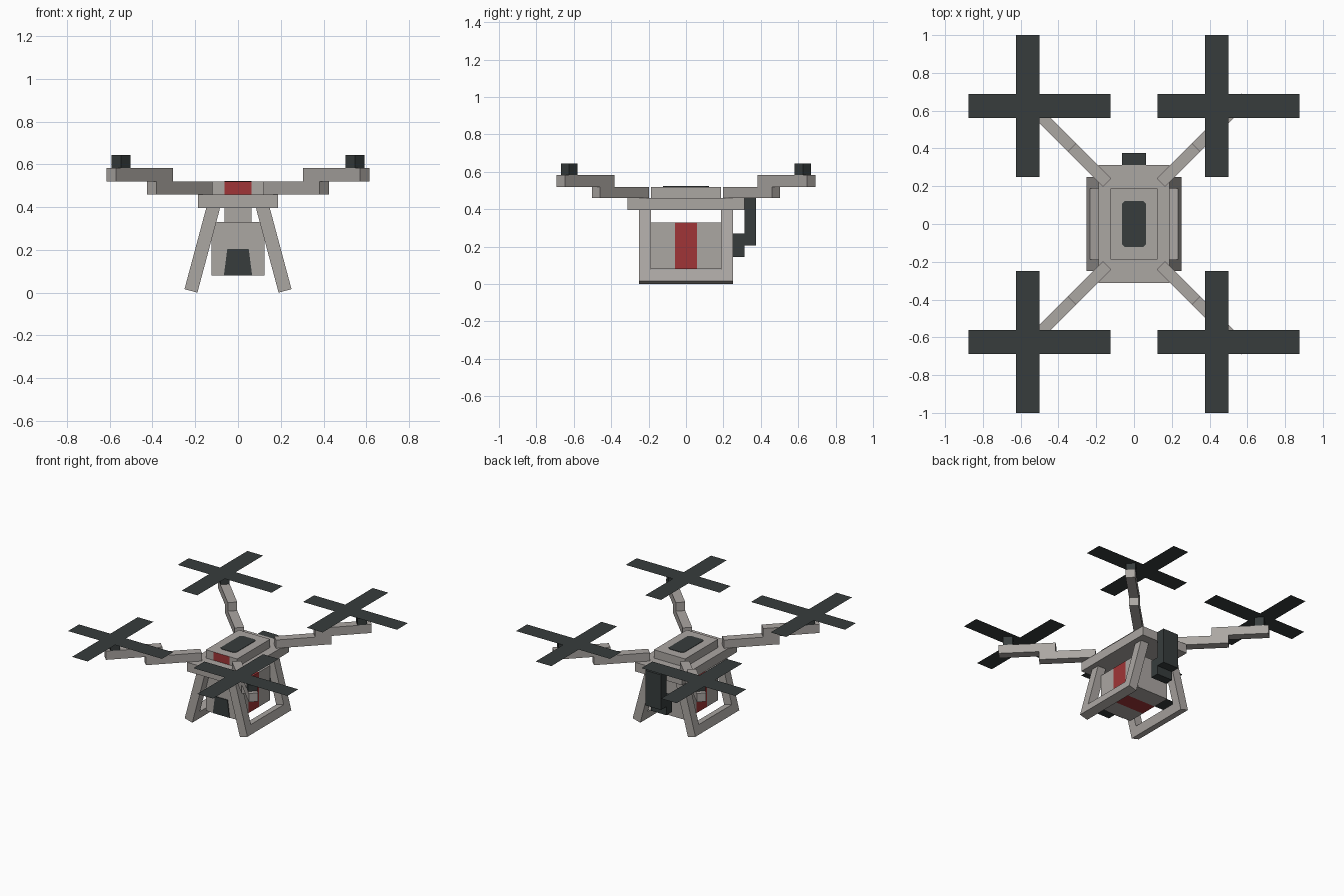
import bpy, bmesh, math
from mathutils import Vector, Matrix

cube = bpy.data.objects.get("Cube")
if cube:
    bpy.data.objects.remove(cube, do_unlink=True)


def material(name, rgb):
    m = bpy.data.materials.new(name)
    m.use_nodes = True
    m.diffuse_color = (*rgb, 1)
    for n in m.node_tree.nodes:
        if n.type == 'BSDF_PRINCIPLED':
            n.inputs["Base Color"].default_value = (*rgb, 1)
            n.inputs["Roughness"].default_value = 0.8
    return m


GREY = material("warm_grey", (0.41, 0.385, 0.365))
DARK = material("dark_slate", (0.038, 0.046, 0.046))
RED = material("stripe_red", (0.35, 0.036, 0.038))


def finish(bm, name, mats):
    mesh = bpy.data.meshes.new(name)
    bm.to_mesh(mesh)
    bm.free()
    for m in mats:
        mesh.materials.append(m)
    ob = bpy.data.objects.new(name, mesh)
    bpy.context.collection.objects.link(ob)
    return ob


def box(name, lo, hi, mats, xform=None, cuts=(), rule=None):
    """Box between two corners; cuts are (axis, value); rule picks accented faces."""
    lo, hi = Vector(lo), Vector(hi)
    bm = bmesh.new()
    bmesh.ops.create_cube(bm, size=1)
    for v in bm.verts:
        v.co = (lo + hi) / 2 + v.co * (hi - lo)
    for axis, value in cuts:
        no = Vector((0, 0, 0))
        no[axis] = 1
        geom = bm.verts[:] + bm.edges[:] + bm.faces[:]
        bmesh.ops.bisect_plane(bm, geom=geom, plane_co=no * value, plane_no=no)
    bm.normal_update()
    if rule:
        for f in bm.faces:
            f.material_index = int(rule(f.calc_center_median(), f.normal))
    if xform:
        bm.transform(xform)
    return finish(bm, name, mats)


def plate(name, points, thickness, mats, xform=None):
    """Flat outline in the xy plane, optionally extruded along z."""
    bm = bmesh.new()
    face = bm.faces.new([bm.verts.new((x, y, 0)) for x, y in points])
    if thickness:
        ext = bmesh.ops.extrude_face_region(bm, geom=[face])["geom"]
        for v in ext:
            if isinstance(v, bmesh.types.BMVert):
                v.co.z += thickness
        bmesh.ops.recalc_face_normals(bm, faces=bm.faces[:])
    if xform:
        bm.transform(xform)
    return finish(bm, name, mats)


# Upper deck and lid with a red front panel
box("deck", (-0.1875, -0.3125, 0.395), (0.1875, 0.3125, 0.46), [GREY])
box("lid", (-0.125, -0.1875, 0.46), (0.125, 0.1875, 0.52), [GREY, RED],
    cuts=[(0, -0.0625), (0, 0.0625)],
    rule=lambda c, n: n.y < -0.5 and abs(c.x) < 0.06)
W, L, C = 0.0625, 0.122, 0.014
outline = [(W - C, -L), (W, C - L), (W, L - C), (W - C, L),
           (C - W, L), (-W, L - C), (-W, C - L), (C - W, -L)]
plate("lid_panel", outline, 0.003, [DARK], Matrix.Translation((0, 0, 0.52)))

# Hanging pod with a red band around it and a dark lens panel
box("pod", (-0.125, -0.1875, 0.08), (0.125, 0.1875, 0.33), [GREY, RED],
    cuts=[(1, -0.06), (1, 0.06)],
    rule=lambda c, n: abs(n.y) < 0.5 and abs(c.y) < 0.05)
plate("lens_panel",
      [(-0.066, 0.081), (0.066, 0.081), (0.05, 0.205), (-0.05, 0.205)], 0.005, [DARK],
      Matrix.Translation((0, -0.1875, 0)) @ Matrix.Rotation(math.pi / 2, 4, 'X'))

# Rear unit: tall housing with a grey inner face, and a lower block
box("rear_housing", (-0.0625, 0.3125, 0.207), (0.0625, 0.375, 0.46), [DARK, GREY],
    rule=lambda c, n: n.y < -0.5)
box("rear_block", (-0.0625, 0.25, 0.145), (0.0625, 0.3125, 0.27), [DARK])

# Splayed landing legs: two posts and a foot rail per side
T, P = 0.0625, 0.25
for side, sx in (("left", 1), ("right", -1)):
    lean = (Matrix.Translation((sx * 0.19, 0, 0))
            @ Matrix.Rotation(-sx * math.radians(15), 4, 'Y'))
    x0, x1 = sorted((0, sx * T))
    for end, ya in (("front", -P), ("back", P - T)):
        box(f"{side}_{end}_leg", (x0, ya, T), (x1, ya + T, 0.408), [GREY], lean)
    box(f"{side}_foot_rail", (x0, -P, 0), (x1, P, T), [GREY], lean)

# Diagonal stepped arms, motors and crossed rotors
H = 0.03125
for side, sx in (("left", 1), ("right", -1)):
    for end, sy in (("front", -1), ("back", 1)):
        tag = f"{end}_{side}"
        spin = Matrix.Rotation(math.atan2(sy, sx), 4, 'Z')
        inner = Matrix.Translation((sx * 0.142, sy * 0.219, 0)) @ spin
        box(f"{tag}_inner_arm", (0, -H, 0.46), (0.371, H, 0.52), [GREY], inner)
        outer = Matrix.Translation((sx * 0.327, sy * 0.404, 0)) @ spin
        box(f"{tag}_outer_arm", (0, -H, 0.52), (0.375, H, 0.582), [GREY], outer)
        box(f"{tag}_motor", (0.25 + H, -H, 0.582), (0.25 + 3 * H, H, 0.644),
            [DARK], outer)
        # Cross outline; the lengthwise blade sits off-centre
        R, B, a, b = 0.375, 0.0625, -0.125, 0.0
        cross = [(-R, -B), (a, -B), (a, -R), (b, -R), (b, -B), (R, -B),
                 (R, B), (b, B), (b, R), (a, R), (a, B), (-R, B)]
        plate(f"{tag}_rotor", cross, 0, [DARK],
              Matrix.Translation((sx * 0.5, sy * 0.625, 0.645)))
